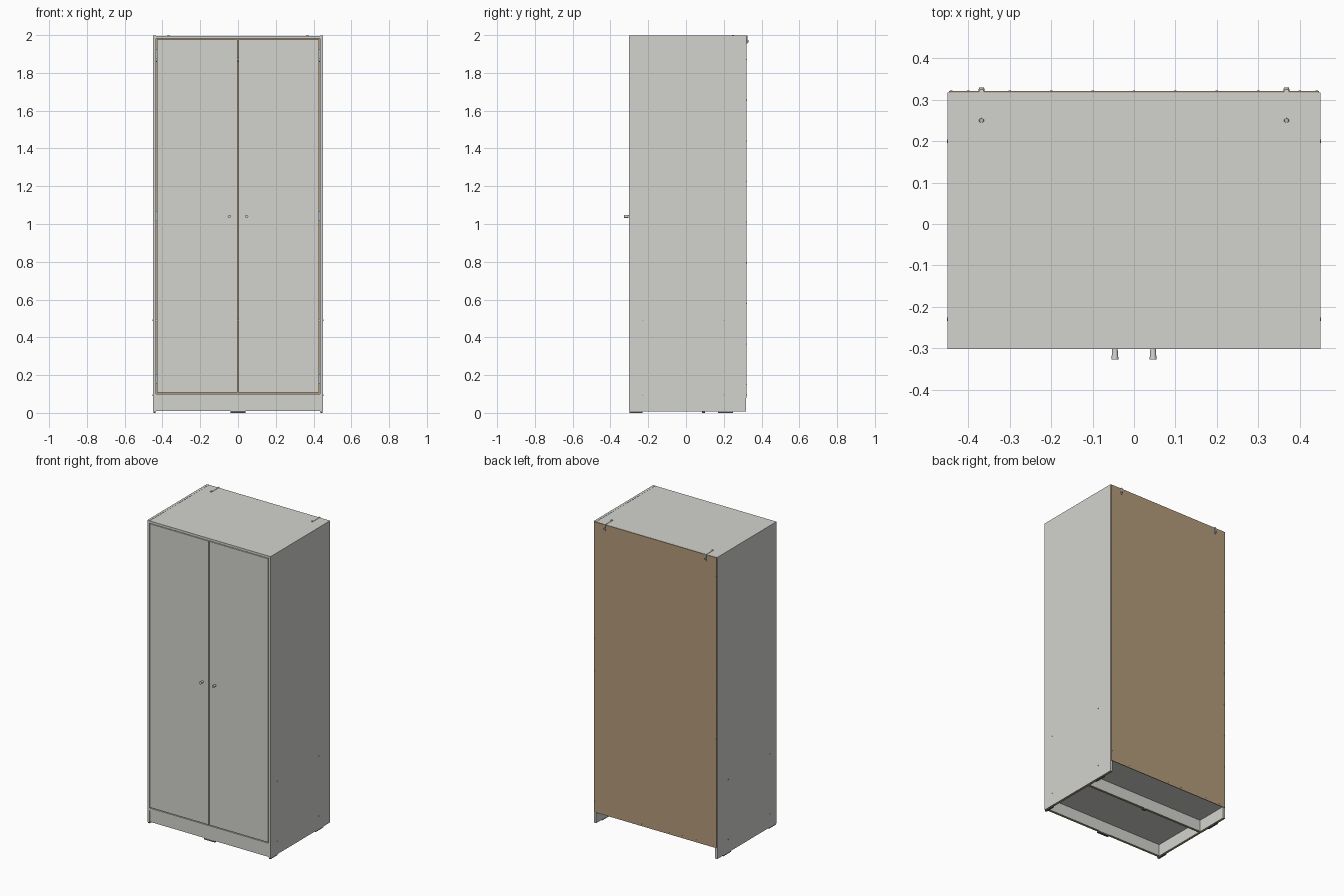
import bpy, bmesh, math
from mathutils import Matrix, Vector

if "Cube" in bpy.data.objects:
    bpy.data.objects.remove(bpy.data.objects["Cube"])


def material(name, rgb):
    m = bpy.data.materials.new(name)
    m.diffuse_color = (*rgb, 1)
    m.use_nodes = True
    m.node_tree.nodes["Principled BSDF"].inputs["Base Color"].default_value = m.diffuse_color
    return m


PAINT = material("pale_grey_paint", (0.65, 0.65, 0.62))
BOARD = material("brown_board", (0.46, 0.335, 0.195))
METAL = material("grey_metal", (0.45, 0.46, 0.46))
DARK = material("dark_plastic", (0.12, 0.12, 0.12))


def finish(name, bm, mats):
    me = bpy.data.meshes.new(name)
    bm.to_mesh(me)
    bm.free()
    for m in mats:
        me.materials.append(m)
    ob = bpy.data.objects.new(name, me)
    bpy.context.collection.objects.link(ob)
    return ob


def box(name, x, y, z, mat, raw_bottom=False):
    """Box from (min, max) ranges; raw_bottom leaves the underside as bare board."""
    bm = bmesh.new()
    size = [r[1] - r[0] for r in (x, y, z)]
    mid = [(r[1] + r[0]) / 2 for r in (x, y, z)]
    bmesh.ops.create_cube(bm, size=1, matrix=Matrix.Translation(mid) @ Matrix.Diagonal((*size, 1)))
    if raw_bottom:
        for f in bm.faces:
            if f.normal.z < -0.5:
                f.material_index = 1
    return finish(name, bm, [mat, BOARD])


def rod(name, a, b, r1, r2, mat, sides=20):
    """Round bar or cone between two points."""
    a, b = Vector(a), Vector(b)
    d = b - a
    bm = bmesh.new()
    mtx = Matrix.Translation((a + b) / 2) @ d.to_track_quat('Z', 'Y').to_matrix().to_4x4()
    bmesh.ops.create_cone(bm, cap_ends=True, segments=sides, radius1=r1, radius2=r2,
                          depth=d.length, matrix=mtx)
    for f in bm.faces:
        f.smooth = len(f.verts) == 4
    return finish(name, bm, [mat])


W, T, TOP = 0.45, 0.016, 1.997
FRONT, BACK = -0.302, 0.321
IN = W - T

# Carcass boards
box("top_panel", (-IN, IN), (FRONT, BACK - 0.004), (1.981, TOP - 0.001), PAINT)
box("bottom_panel", (-IN, IN), (FRONT + 0.002, BACK - 0.004), (0.086, 0.101), PAINT)
box("shelf", (-IN, IN), (-0.27, BACK - 0.004), (0.482, 0.498), PAINT)
box("front_plinth", (-IN, IN), (FRONT + 0.004, FRONT + 0.02), (0.01, 0.086), PAINT, True)
box("rear_plinth", (-IN, IN), (0.085, 0.101), (0.01, 0.086), PAINT, True)
box("back_panel", (-W + 0.003, W - 0.003), (BACK - 0.004, BACK), (0.08, TOP - 0.002), BOARD)
rod("clothes_rail", (-IN, 0.01, 1.87), (IN, 0.01, 1.87), 0.012, 0.012, METAL)

# Small feet under the two plinths
box("front_plinth_foot", (-0.04, 0.04), (FRONT + 0.004, FRONT + 0.02), (0, 0.01), DARK)
box("rear_plinth_foot", (-0.012, 0.012), (0.086, 0.1), (0, 0.01), DARK)

for s, side in ((-1, "left"), (1, "right")):
    def span(a, b):
        return tuple(sorted((s * a, s * b)))

    # Side panel and its glides
    box(side + "_side_panel", span(IN, W), (FRONT, BACK - 0.004), (0.008, TOP), PAINT, True)
    for n, y0, y1 in (("front", -0.30, -0.23), ("rear", 0.17, 0.25)):
        box(f"{side}_{n}_glide", span(IN + 0.002, W - 0.002), (y0, y1), (0, 0.008), DARK)

    # Door and tapered knob
    box(side + "_door", span(0.002, IN - 0.004), (FRONT, FRONT + 0.016), (0.107, 1.977), PAINT)
    rod(side + "_knob", (s * 0.046, FRONT, 1.04), (s * 0.046, -0.327, 1.04), 0.0065, 0.0085, PAINT)

    # Hinges inside the door edge
    for i, z in enumerate((0.18, 1.04, 1.90)):
        box(f"{side}_hinge_{i}", span(IN - 0.05, IN), (FRONT + 0.016, FRONT + 0.07),
            (z - 0.025, z + 0.025), METAL)

    # Screw heads on the outer side
    for z in (0.094, 0.49):
        for y in (-0.23, 0.20):
            rod(f"{side}_screw", (s * (W - 0.002), y, z), (s * (W + 0.002), y, z), 0.004, 0.004, METAL, 12)

    # Wall anchor strap: along the top, then folded down the back
    cx = s * 0.368
    box(side + "_anchor_strap", (cx - 0.005, cx + 0.005), (0.243, 0.325), (TOP - 0.002, TOP + 0.001), PAINT)
    box(side + "_anchor_tail", (cx - 0.005, cx + 0.005), (BACK, 0.325), (1.955, TOP), METAL)
    rod(side + "_anchor_screw", (cx, 0.25, TOP - 0.001), (cx, 0.25, 2.0), 0.006, 0.005, METAL)
    rod(side + "_anchor_bolt", (cx, 0.32, 1.968), (cx, 0.33, 1.968), 0.008, 0.006, METAL)

    # Nails along the sides of the back panel
    for i in range(9):
        z = 0.15 + i * 0.215
        rod(f"{side}_back_nail", (s * 0.441, BACK - 0.001, z), (s * 0.441, BACK + 0.001, z),
            0.003, 0.003, METAL, 8)

# Nails along the bottom of the back panel
for i in range(9):
    x = -0.4 + i * 0.1
    rod("bottom_back_nail", (x, BACK - 0.001, 0.094), (x, BACK + 0.001, 0.094), 0.003, 0.003, METAL, 8)
